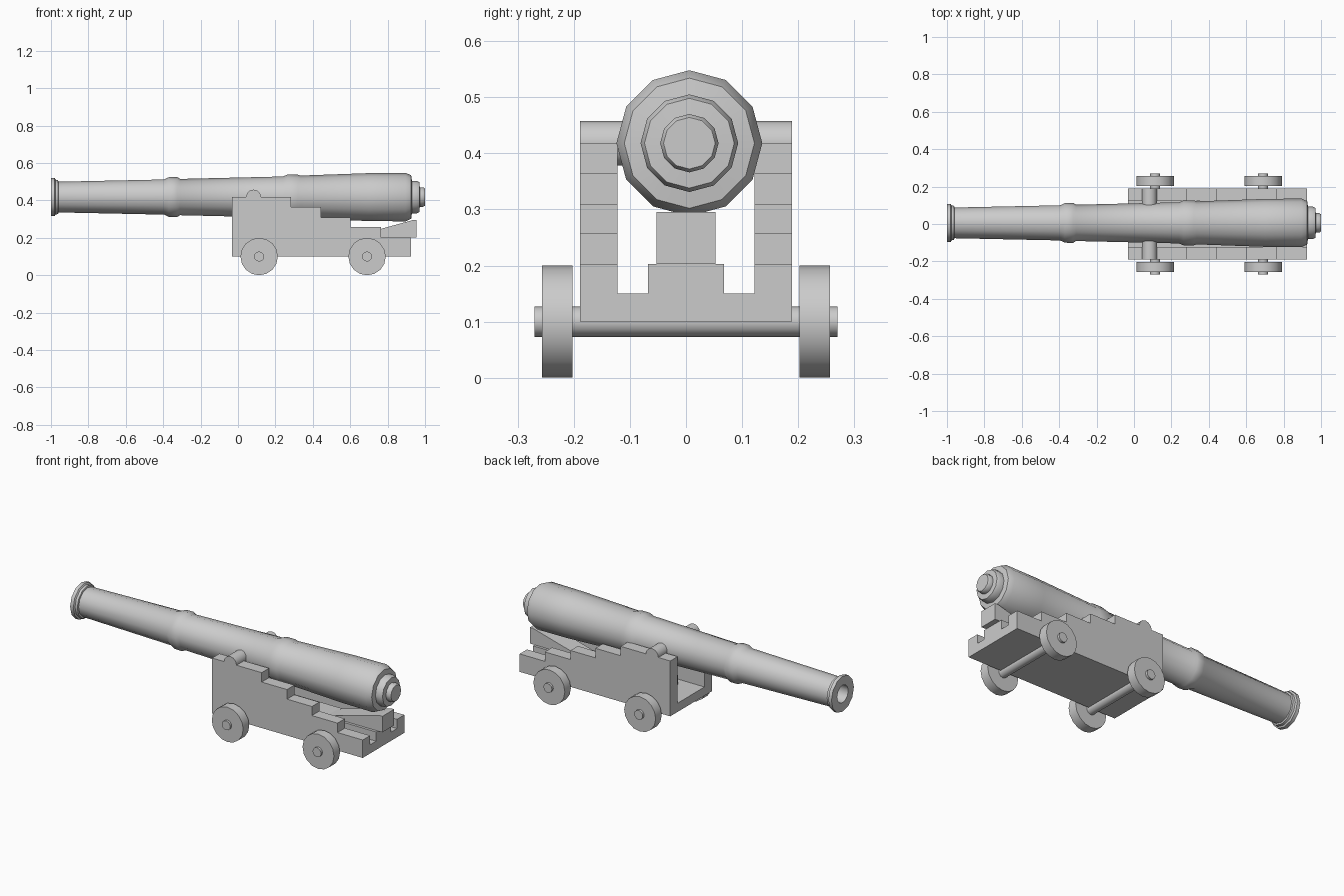
import bpy, bmesh, math
from mathutils import Vector

cube = bpy.data.objects.get("Cube")
if cube:
    bpy.data.objects.remove(cube, do_unlink=True)

grey = bpy.data.materials.new("plain grey")
grey.use_nodes = True
grey.diffuse_color = (0.6, 0.6, 0.6, 1)
grey.node_tree.nodes["Principled BSDF"].inputs["Base Color"].default_value = (0.6, 0.6, 0.6, 1)


def finish(name, bm, smooth=False):
    bmesh.ops.recalc_face_normals(bm, faces=bm.faces)
    mesh = bpy.data.meshes.new(name)
    bm.to_mesh(mesh)
    bm.free()
    mesh.materials.append(grey)
    obj = bpy.data.objects.new(name, mesh)
    bpy.context.collection.objects.link(obj)
    if smooth:
        bpy.ops.object.select_all(action='DESELECT')
        obj.select_set(True)
        bpy.context.view_layer.objects.active = obj
        bpy.ops.object.shade_smooth_by_angle(angle=math.radians(35))
    return obj


def lathe(name, profile, origin, axis, sides):
    """Revolve (position, radius) pairs around the x or y axis, capping both ends."""
    bm = bmesh.new()
    rings = []
    for along, radius in profile:
        ring = []
        for i in range(sides):
            a = math.tau * i / sides
            u, v = radius * math.sin(a), radius * math.cos(a)
            offset = Vector((along, u, v)) if axis == 'x' else Vector((u, along, v))
            ring.append(bm.verts.new(Vector(origin) + offset))
        rings.append(ring)
    for r, s in zip(rings, rings[1:]):
        for i in range(sides):
            j = (i + 1) % sides
            bm.faces.new((r[i], r[j], s[j], s[i]))
    bm.faces.new(rings[0])
    bm.faces.new(rings[-1])
    return finish(name, bm, True)


def extrude(name, outline, y0, y1):
    """Extrude an x-z outline from y0 to y1."""
    bm = bmesh.new()
    face = bm.faces.new([bm.verts.new((x, y0, z)) for x, z in outline])
    moved = bmesh.ops.extrude_face_region(bm, geom=[face])["geom"]
    verts = [v for v in moved if isinstance(v, bmesh.types.BMVert)]
    bmesh.ops.translate(bm, verts=verts, vec=(0, y1 - y0, 0))
    return finish(name, bm)


def block(name, x0, x1, y0, y1, z0, z1):
    return extrude(name, [(x0, z0), (x1, z0), (x1, z1), (x0, z1)], y0, y1)


# Barrel: bore, muzzle lip, tapered body with two rings, stepped breech
lathe("barrel", [
    (-0.6, 0.05), (-1, 0.05), (-1, 0.102), (-0.98, 0.102), (-0.975, 0.093), (-0.962, 0.091),
    (-0.96, 0.082), (-0.395, 0.094), (-0.37, 0.106), (-0.325, 0.107), (-0.31, 0.097),
    (0.24, 0.11), (0.265, 0.12), (0.32, 0.12), (0.335, 0.115),
    (0.7, 0.128), (0.896, 0.13), (0.926, 0.116),
    (0.93, 0.087), (0.955, 0.087), (0.97, 0.08), (0.972, 0.052), (0.99, 0.052), (1, 0.046),
], (0, 0.006, 0.418), 'x', 12)

# Trunnion bar resting in the cheeks
lathe("trunnions", [(-0.189, 0.04), (0.189, 0.04)], (0.083, 0, 0.418), 'y', 12)

# Stepped carriage cheeks
steps = [(0.283, 0.418), (0.444, 0.364), (0.602, 0.309), (0.765, 0.257), (0.925, 0.203)]
front, bottom = -0.032, 0.1
outline = [(front, bottom)]
x = front
for end, height in steps:
    outline += [(x, height), (end, height)]
    x = end
outline.append((x, bottom))
for side, label in ((-1, "right"), (1, "left")):
    extrude(label + "_cheek", outline, side * 0.122, side * 0.189)

# Carriage floor, wedge bed and elevating wedge
block("carriage_floor", front, 0.925, -0.122, 0.122, bottom, 0.15)
block("wedge_bed", 0.1, 0.925, -0.068, 0.068, 0.15, 0.203)
extrude("elevating_wedge", [(0.6, 0.203), (0.955, 0.203), (0.955, 0.295), (0.935, 0.295)], -0.053, 0.053)

# Axles and wheels
for x, place in ((0.113, "front"), (0.69, "rear")):
    centre = (x, 0, 0.1)
    lathe(place + "_axle", [(-0.27, 0.027), (0.27, 0.027)], centre, 'y', 12)
    for side, label in ((-1, "right"), (1, "left")):
        lathe(f"{place}_{label}_wheel", [(side * 0.202, 0.1), (side * 0.257, 0.1)], centre, 'y', 16)
